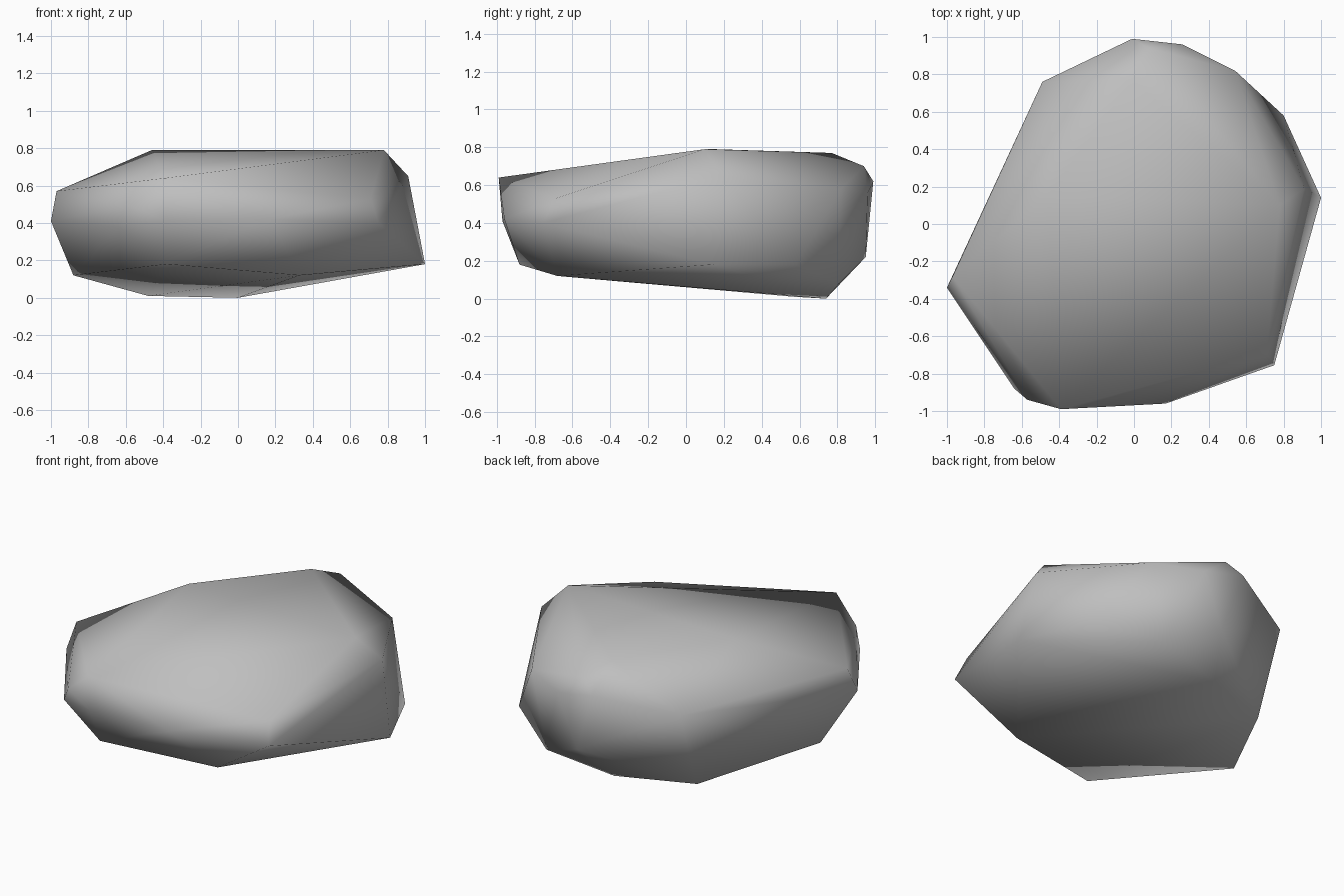
import bpy
import bmesh
import math

cube = bpy.data.objects.get("Cube")
if cube:
    bpy.data.objects.remove(cube, do_unlink=True)

# Stone colour
stone = bpy.data.materials.new("stone_grey")
stone.use_nodes = True
grey = (0.52, 0.52, 0.52, 1)
stone.diffuse_color = grey
stone.node_tree.nodes["Principled BSDF"].inputs["Base Color"].default_value = grey

# Corners of the boulder, grouped by level
base = [(0, .74, 0), (-.48, .57, .01), (-.88, -.13, .12), (-.38, -.88, .18),
        (.33, -.68, .12), (1, .14, .18), (.8, .58, .18), (.44, .81, .08),
        (.12, .95, .22)]
girdle = [(-1, -.34, .41), (-.64, -.88, .38), (-.57, -.94, .49), (-.39, -.97, .41),
          (.17, -.96, .42), (.75, -.755, .4), (.54, .82, .58), (.26, .96, .56),
          (-.01, .99, .62), (-.49, .76, .53)]
crown = [(-.97, -.28, .57), (-.39, -.99, .64), (.71, -.69, .53), (.91, .19, .65),
         (.78, .1, .79), (-.01, .77, .77), (.08, .94, .7), (-.46, .15, .79)]

# Wrap the corners in one faceted skin
bm = bmesh.new()
for corner in base + girdle + crown:
    bm.verts.new(corner)
hull = bmesh.ops.convex_hull(bm, input=bm.verts[:])
loose = {g for g in hull["geom_interior"] + hull["geom_unused"]
         if isinstance(g, bmesh.types.BMVert)}
bmesh.ops.delete(bm, geom=list(loose), context='VERTS')
bmesh.ops.recalc_face_normals(bm, faces=bm.faces[:])
mesh = bpy.data.meshes.new("boulder")
bm.to_mesh(mesh)
bm.free()

boulder = bpy.data.objects.new("boulder", mesh)
bpy.context.collection.objects.link(boulder)
mesh.materials.append(stone)

# Worn, rounded shading all over
bpy.context.view_layer.objects.active = boulder
boulder.select_set(True)
bpy.ops.object.shade_smooth_by_angle(angle=math.radians(180))
